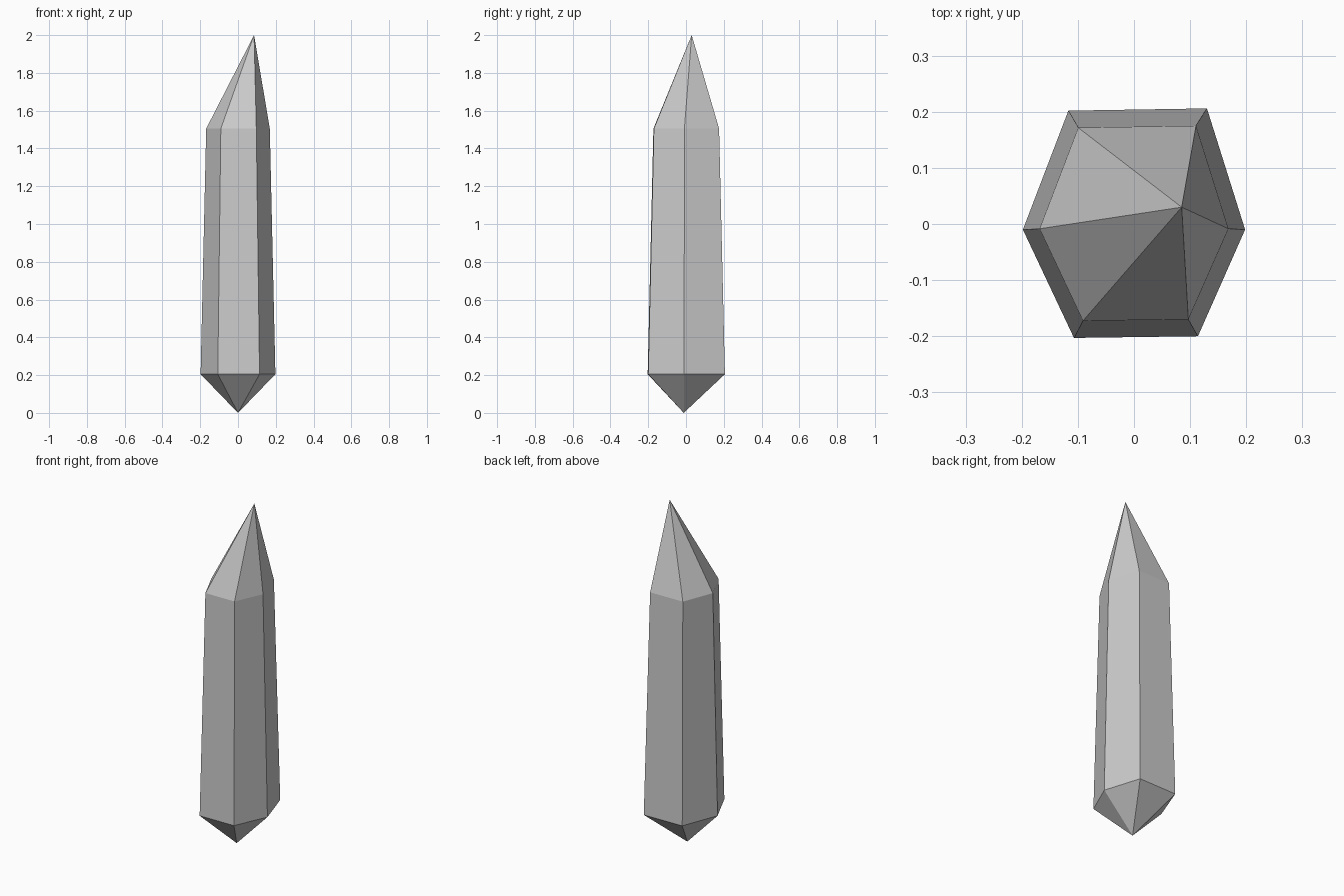
import bpy, bmesh

if "Cube" in bpy.data.objects:
    bpy.data.objects.remove(bpy.data.objects["Cube"])

# Slightly irregular hexagonal cross-section at the widest point
SECTION = [(-0.107, -0.203), (0.114, -0.200), (0.198, -0.010),
           (0.130, 0.206), (-0.117, 0.202), (-0.198, -0.010)]

bm = bmesh.new()


def ring(scale, z):
    return [bm.verts.new((x * scale, y * scale, z)) for x, y in SECTION]


# Tapered shaft between two rings, closed by a lower point and an off-centre tip
lower = ring(1.0, 0.205)
upper = ring(0.85, 1.505)
base_point = bm.verts.new((0.0, -0.012, 0.0))
tip = bm.verts.new((0.085, 0.03, 2.0))

for i in range(len(SECTION)):
    j = (i + 1) % len(SECTION)
    bm.faces.new((lower[i], lower[j], upper[j], upper[i]))
    bm.faces.new((upper[i], upper[j], tip))
    bm.faces.new((lower[j], lower[i], base_point))

bmesh.ops.recalc_face_normals(bm, faces=bm.faces[:])
mesh = bpy.data.meshes.new("crystal")
bm.to_mesh(mesh)
bm.free()
crystal = bpy.data.objects.new("crystal", mesh)
bpy.context.collection.objects.link(crystal)
